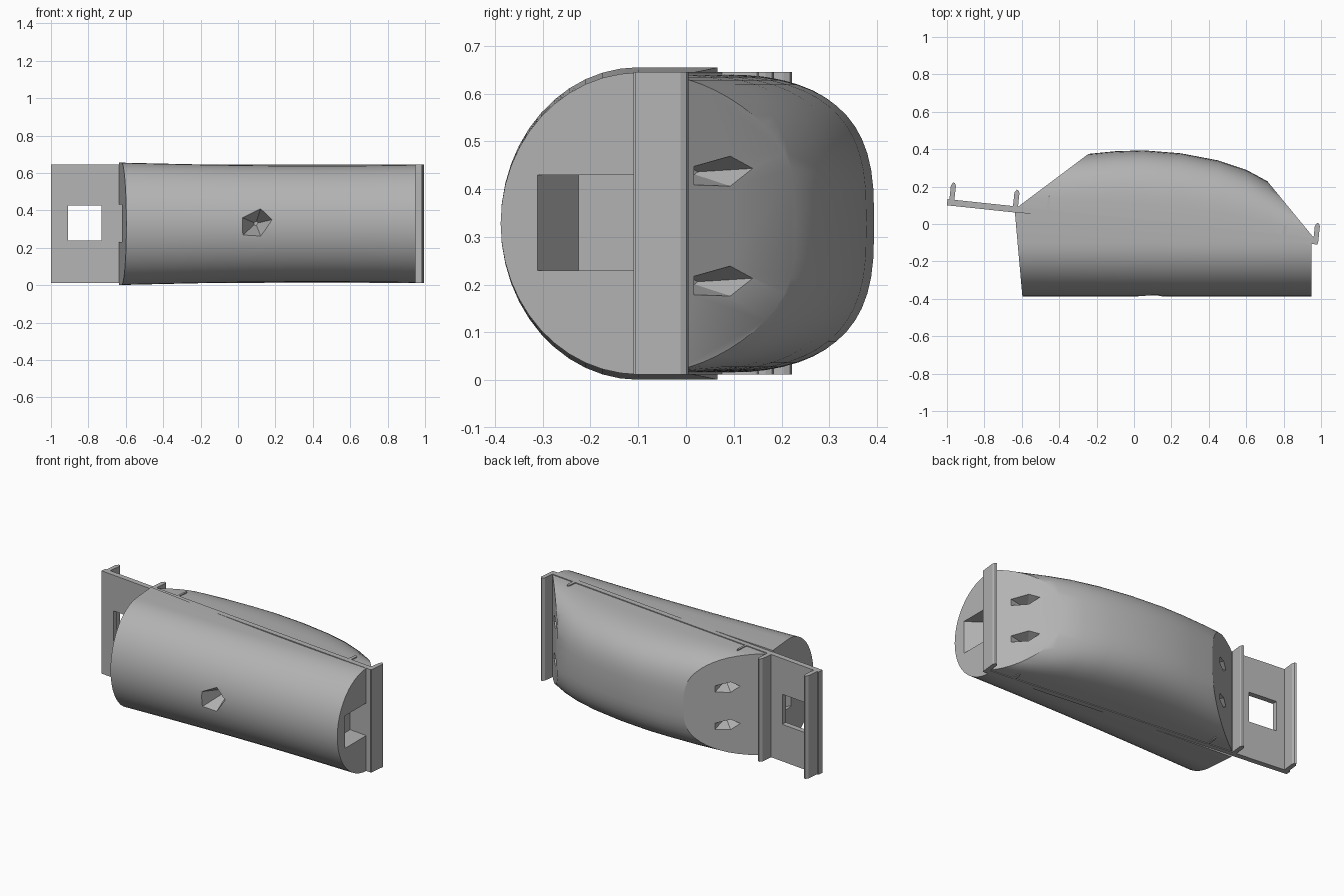
import bpy, bmesh, math
from mathutils import Vector

if "Cube" in bpy.data.objects:
    bpy.data.objects.remove(bpy.data.objects["Cube"])

grey = bpy.data.materials.new("plain grey")
grey.use_nodes = True
grey.diffuse_color = (0.45, 0.45, 0.45, 1)
grey.node_tree.nodes["Principled BSDF"].inputs["Base Color"].default_value = (0.45, 0.45, 0.45, 1)

LOW, HIGH, MID = 0.012, 0.645, 0.328


def plate_y(x):
    return -0.106 * x - 0.006


def finish(bm, name):
    bmesh.ops.recalc_face_normals(bm, faces=bm.faces[:])
    mesh = bpy.data.meshes.new(name)
    bm.to_mesh(mesh)
    bm.free()
    mesh.materials.append(grey)
    ob = bpy.data.objects.new(name, mesh)
    bpy.context.collection.objects.link(ob)
    return ob


def prism(name, outline, z0, z1):
    """Extrude a plan outline upwards."""
    bm = bmesh.new()
    face = bm.faces.new([bm.verts.new((x, y, z0)) for x, y in outline])
    top = bmesh.ops.extrude_face_region(bm, geom=[face])["geom"]
    bmesh.ops.translate(bm, vec=(0, 0, z1 - z0),
                        verts=[v for v in top if isinstance(v, bmesh.types.BMVert)])
    return finish(bm, name)


def loft(bm, rings):
    """Skin closed rings and cap both ends."""
    rings = [[bm.verts.new(p) for p in ring] for ring in rings]
    n = len(rings[0])
    for a, b in zip(rings, rings[1:]):
        for i in range(n):
            bm.faces.new((a[i], a[(i + 1) % n], b[(i + 1) % n], b[i]))
    bm.faces.new(rings[0])
    bm.faces.new(rings[-1])


def cone(name, mouth, direction, size, depth):
    """Faceted pit cutter, widest at the mouth."""
    bm = bmesh.new()
    d = Vector(direction).normalized()
    side = d.cross(Vector((0, 0, 1)))
    rings = []
    for s, k in ((-0.3, 1.3), (1, 0.15)):
        rings.append([Vector(mouth) + d * depth * s
                      + side * math.cos(i * math.tau / 5) * size[0] * k
                      + Vector((0, 0, math.sin(i * math.tau / 5 + 0.25) * size[1] * k))
                      for i in range(5)])
    loft(bm, rings)
    return finish(bm, name)


def cut(target, cutter):
    mod = target.modifiers.new("cut", "BOOLEAN")
    mod.operation, mod.solver, mod.object = "DIFFERENCE", "EXACT", cutter
    bpy.context.view_layer.objects.active = target
    bpy.ops.object.modifier_apply(modifier=mod.name)
    bpy.data.objects.remove(cutter)


def smooth(ob):
    bpy.ops.object.select_all(action="DESELECT")
    ob.select_set(True)
    bpy.context.view_layer.objects.active = ob
    bpy.ops.object.shade_smooth_by_angle(angle=math.radians(25))


# Slanted sliding plate with a square window
plate = prism("sliding_plate", [(-1, plate_y(-1)), (0.98, plate_y(0.98)),
                                (0.984, plate_y(0.98) + 0.033), (-0.997, plate_y(-1) + 0.033)], LOW, HIGH)
cut(plate, prism("window_cutter", [(-0.91, -0.1), (-0.73, -0.1), (-0.73, 0.3), (-0.91, 0.3)], 0.24, 0.425))


# Upright lips along the plate
def lip(name, x, length, width):
    along, up = Vector((0.994, -0.106)), Vector((0.106, 0.994))
    base = Vector((x, plate_y(x) + 0.005))
    shape = [(0, 0), (1, 0), (1, 0.86), (0.75, 0.97), (0.4, 1), (0, 0.85)]
    prism(name, [base + along * u * width + up * v * length for u, v in shape], LOW, HIGH)


lip("outer_end_lip", -0.99, 0.12, 0.027)
lip("middle_lip", -0.65, 0.118, 0.027)
lip("inner_end_lip", 0.957, 0.11, 0.027)
lip("buried_left_lip", 0.79, 0.085, 0.02)
lip("buried_right_lip", -0.47, 0.105, 0.012)

# Rounded front shell
bm = bmesh.new()
rings = []
for i in range(17):
    t = i / 16
    ring = []
    waist = 0.327 - 0.016 * math.sin(math.pi * t * 0.75)
    arc = [(-0.1 - 0.288 * math.sin(a * math.pi / 24), math.cos(a * math.pi / 24)) for a in range(25)]
    for y, c in [(None, 1)] + arc + [(None, -1)]:
        x0 = -0.637 + 0.09 * (0.06 - (0.06 if y is None else y))
        x = x0 + t * (0.948 - x0)
        ring.append((x, plate_y(x) + 0.004 if y is None else min(y, plate_y(x)), MID + waist * c))
    rings.append(ring)
loft(bm, rings)
front = finish(bm, "front_shell")
cut(front, prism("left_pocket_cutter", [(0.95, -0.312), (0.83, -0.225), (0.83, -0.09),
                                        (1.05, -0.09), (1.05, -0.312)], 0.23, 0.43))
cut(front, prism("right_pocket_cutter", [(-0.62, -0.14), (-0.54, -0.06), (-0.54, 0.07),
                                         (-0.8, 0.07), (-0.8, -0.14)], 0.23, 0.43))
cut(front, cone("front_pit_cutter", (0.095, -0.388, 0.33), (0, 1, 0), (0.085, 0.08), 0.16))
smooth(front)

# Bulging back shell: ridge heights over x, then sloped ends
ridge = [(-0.66, 0.28), (-0.45, 0.34), (-0.27, 0.372), (-0.1, 0.389), (0.05, 0.394), (0.25, 0.378),
         (0.45, 0.34), (0.6, 0.29), (0.72, 0.225), (0.85, 0.13), (0.97, 0.04)]
bm = bmesh.new()
rings = []
for x, top in ridge:
    base = plate_y(x) + 0.03
    ring = []
    for a in range(29):
        ang = math.pi * a / 28
        c, s = math.cos(ang), math.sin(ang)
        ring.append((x, base + (top - base) * max(s, 0) ** 0.68,
                     MID + 0.312 * math.copysign(abs(c) ** 0.68, c)))
    rings.append(ring)
loft(bm, rings)
for p, n in (((-0.61, 0.1, 0), (-0.27, 0.36, 0)), ((0.95, -0.06, 0), (0.28, 0.23, 0))):
    cutgeo = bmesh.ops.bisect_plane(bm, geom=bm.verts[:] + bm.edges[:] + bm.faces[:],
                                    plane_co=p, plane_no=n, clear_outer=True)["geom_cut"]
    bmesh.ops.holes_fill(bm, edges=[e for e in cutgeo if isinstance(e, bmesh.types.BMEdge)])
back = finish(bm, "back_shell")
for z in (0.435, 0.205):
    cut(back, cone("left_pit_cutter", (0.842, 0.072, z), (-0.28, -0.23, 0), (0.085, 0.033), 0.09))
    cut(back, cone("right_pit_cutter", (-0.436, 0.23, z), (0.27, -0.36, 0), (0.075, 0.033), 0.09))
smooth(back)
